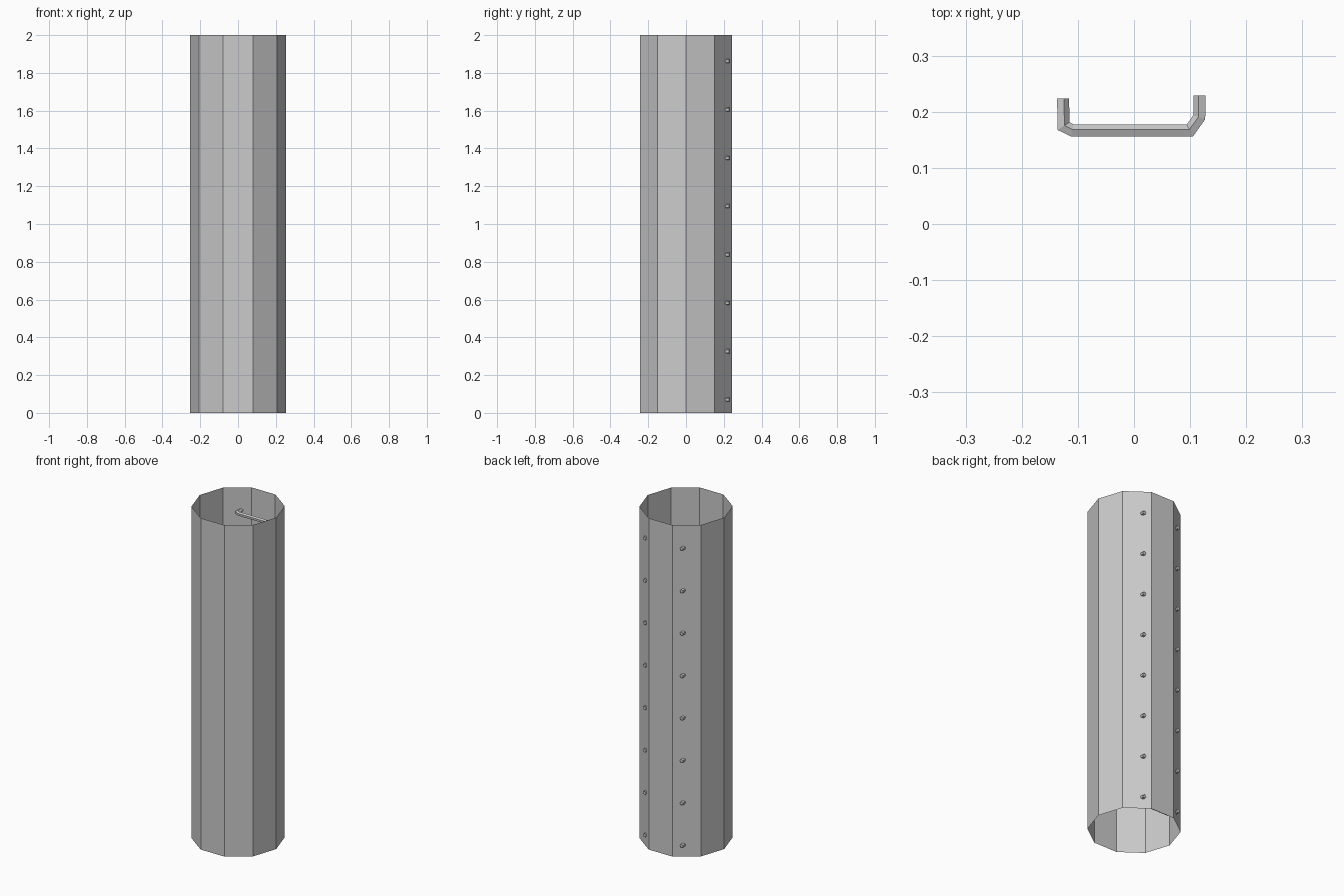
import bpy, bmesh
from math import sin, cos, pi, radians
from mathutils import Vector

if "Cube" in bpy.data.objects:
    bpy.data.objects.remove(bpy.data.objects["Cube"])

R, HEIGHT = 0.255, 2.0


def make_object(name, bm):
    bmesh.ops.recalc_face_normals(bm, faces=bm.faces)
    mesh = bpy.data.meshes.new(name)
    bm.to_mesh(mesh)
    bm.free()
    obj = bpy.data.objects.new(name, mesh)
    bpy.context.collection.objects.link(obj)
    return obj


def bridge(bm, a, b):
    n = len(a)
    for i in range(n):
        bm.faces.new((a[i], a[(i + 1) % n], b[(i + 1) % n], b[i]))


# Ten-sided shaft wall, a single sheet open at both ends
bm = bmesh.new()
rings = [[bm.verts.new((R * cos(i * pi / 5), R * sin(i * pi / 5), z))
          for i in range(10)] for z in (0, HEIGHT)]
bridge(bm, *rings)
make_object("shaft_wall", bm)

# Ladder rung: five-sided bar swept along a flat U path, legs through the wall
PATH = [Vector(p) for p in ((-0.127, 0.224), (-0.1265, 0.174), (-0.110, 0.166),
                            (0.100, 0.166), (0.117, 0.190), (0.1175, 0.229))]
BAR = 0.0115


def make_rung(name, z):
    bm = bmesh.new()
    rings = []
    for i, p in enumerate(PATH):
        d_in = (p - PATH[max(i - 1, 0)]).normalized()
        d_out = (PATH[min(i + 1, len(PATH) - 1)] - p).normalized()
        t = (d_in + d_out).normalized()
        ref = d_out if d_out.length else d_in
        n = Vector((-t.y, t.x)) / t.dot(ref)      # mitred inward normal
        ring = []
        for k in range(5):
            a = radians(12 + 72 * k)
            q = p + n * BAR * sin(a)
            ring.append(bm.verts.new((q.x, q.y, z + BAR * cos(a))))
        rings.append(ring)
    for a, b in zip(rings, rings[1:]):
        bridge(bm, a, b)
    bm.faces.new(rings[0])
    bm.faces.new(rings[-1])
    make_object(name, bm)


for i in range(8):
    make_rung(f"ladder_rung_{i + 1}", 0.07 + 0.256 * i)
